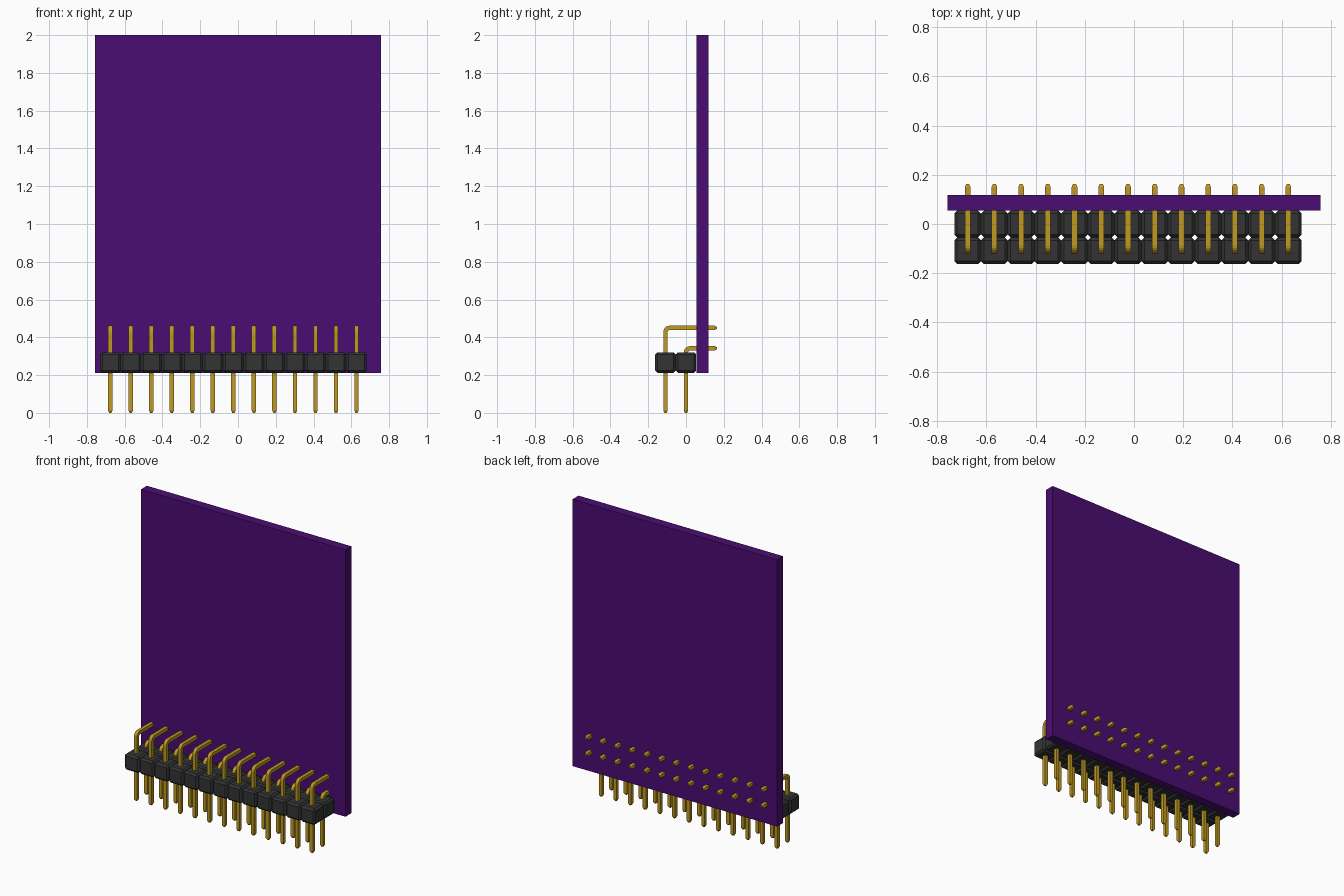
import bpy
import bmesh
import math
from mathutils import Vector

cube = bpy.data.objects.get("Cube")
if cube:
    bpy.data.objects.remove(cube, do_unlink=True)

PITCH = 0.1086           # spacing of pins and housing cells
COUNT = 13
FIRST_X = -0.676
ROWS = {"front": (-0.1088, 0.450), "rear": (-0.0002, 0.342)}  # y of row, height of its bend
BASE_Z = 0.212           # underside of board and housing
PIN_HALF = 0.0115
PIN_END_Y = 0.163


def material(name, rgb):
    mat = bpy.data.materials.new(name)
    mat.use_nodes = True
    mat.diffuse_color = (*rgb, 1)
    bsdf = mat.node_tree.nodes["Principled BSDF"]
    bsdf.inputs["Base Color"].default_value = (*rgb, 1)
    bsdf.inputs["Roughness"].default_value = 0.6
    return mat


purple = material("board purple", (0.070, 0.004, 0.171))
black = material("housing black", (0.033, 0.034, 0.034))
gold = material("pin gold", (0.52, 0.32, 0.016))


def finish(bm, name, mat):
    bmesh.ops.recalc_face_normals(bm, faces=bm.faces)
    mesh = bpy.data.meshes.new(name)
    bm.to_mesh(mesh)
    bm.free()
    mesh.materials.append(mat)
    obj = bpy.data.objects.new(name, mesh)
    bpy.context.collection.objects.link(obj)
    return obj


def box(name, size, centre, mat, bevel=0):
    bm = bmesh.new()
    bmesh.ops.create_cube(bm, size=1)
    bmesh.ops.scale(bm, vec=size, verts=bm.verts)
    if bevel:
        bmesh.ops.bevel(bm, geom=bm.edges[:], offset=bevel, segments=1, affect='EDGES')
    obj = finish(bm, name, mat)
    obj.location = centre
    return obj


def repeat(obj):
    """Repeat a part along the connector."""
    mod = obj.modifiers.new("Row", 'ARRAY')
    mod.count = COUNT
    mod.use_relative_offset = False
    mod.use_constant_offset = True
    mod.constant_offset_displace = (PITCH, 0, 0)


def bent_pin(name, y, top):
    """Square wire: up from the floor, round a bend and back through the board."""
    tip, radius = 0.012, 0.022
    # each section: y, z, direction angle (0 = up, 90 degrees = back), half width
    sections = [(y, 0, 0, PIN_HALF * 0.5), (y, tip, 0, PIN_HALF)]
    for i in range(6):
        a = math.radians(18 * i)
        sections.append((y + radius * (1 - math.cos(a)),
                         top - radius + radius * math.sin(a), a, PIN_HALF))
    sections += [(PIN_END_Y - tip, top, math.pi / 2, PIN_HALF),
                 (PIN_END_Y, top, math.pi / 2, PIN_HALF * 0.5)]
    bm = bmesh.new()
    rings = []
    for py, pz, a, h in sections:
        side = Vector((0, math.cos(a), -math.sin(a)))
        rings.append([bm.verts.new(Vector((sx * h, py, pz)) + side * sy * h)
                      for sx, sy in ((-1, -1), (1, -1), (1, 1), (-1, 1))])
    for low, high in zip(rings, rings[1:]):
        for k in range(4):
            n = (k + 1) % 4
            bm.faces.new((low[k], low[n], high[n], high[k]))
    bm.faces.new(rings[0])
    bm.faces.new(rings[-1])
    obj = finish(bm, name, gold)
    obj.location.x = FIRST_X
    return obj


# Circuit board
box("circuit_board", (1.516, 0.063, 2 - BASE_Z), (0, 0.0865, (2 + BASE_Z) / 2), purple)

# Two rows of chamfered housing cells, each with its bent pins
for row, (row_y, bend_z) in ROWS.items():
    repeat(box(row + "_pin_housing", (PITCH, PITCH, PITCH),
               (FIRST_X, row_y, BASE_Z + PITCH / 2), black, 0.012))
    repeat(bent_pin(row + "_pins", row_y, bend_z))
